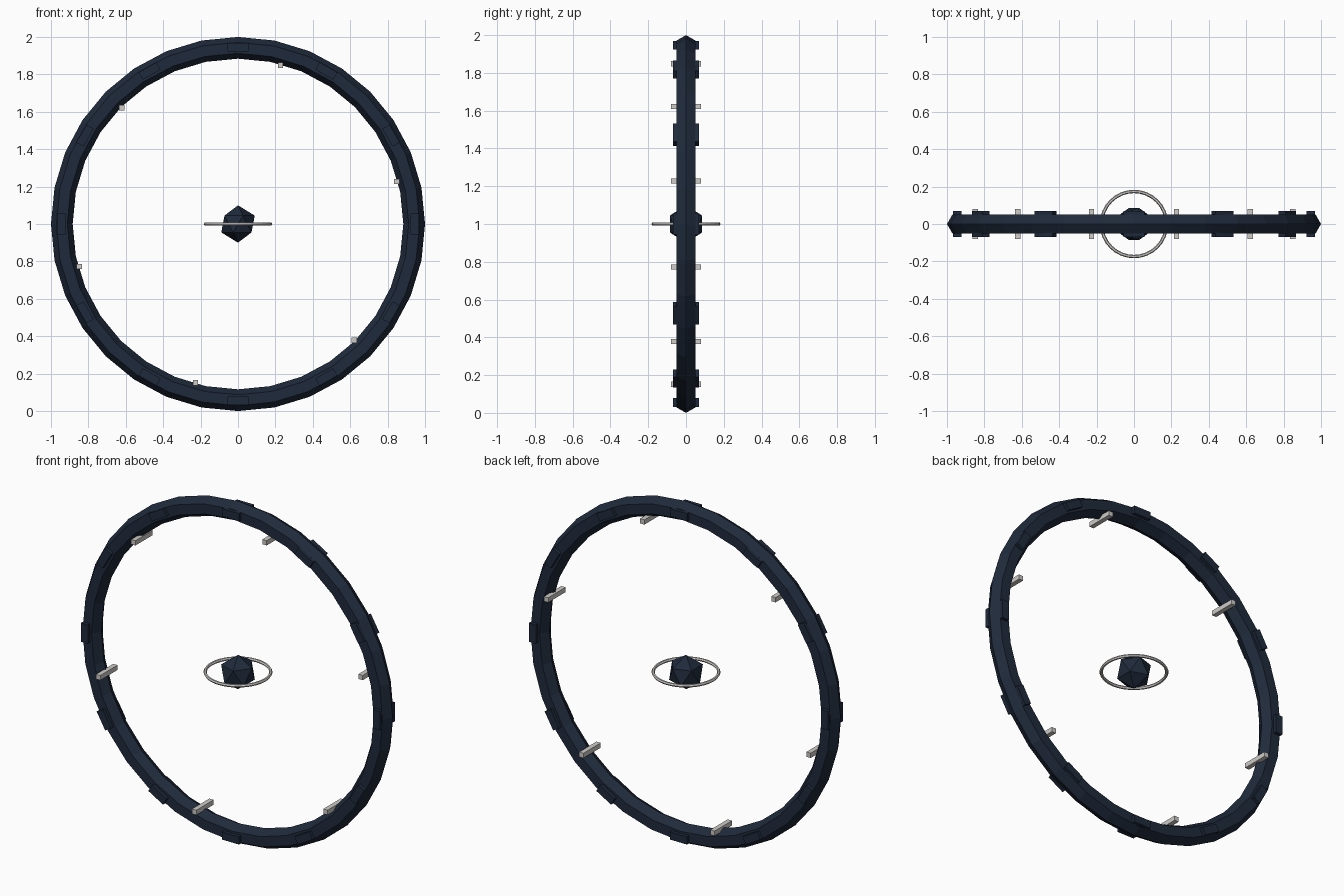
import bpy, math

if "Cube" in bpy.data.objects:
    bpy.data.objects.remove(bpy.data.objects["Cube"])

def material(name, rgb):
    m = bpy.data.materials.new(name)
    m.diffuse_color = (*rgb, 1)
    m.use_nodes = True
    m.node_tree.nodes["Principled BSDF"].inputs["Base Color"].default_value = m.diffuse_color
    return m

navy = material("dark_navy", (0.0137, 0.0232, 0.0437))
silver = material("light_grey", (0.62, 0.60, 0.58))

def finish(name, mat):
    o = bpy.context.object
    o.name = name
    o.data.materials.append(mat)
    return o

def box(name, mat, loc, size, rot=0.0):
    bpy.ops.mesh.primitive_cube_add(size=1, location=loc, rotation=(0, rot, 0))
    o = finish(name, mat)
    o.scale = size
    return o

# Upright hexagonal-section ring
bpy.ops.mesh.primitive_torus_add(location=(0, 0, 1), rotation=(math.pi / 2, 0, 0),
    major_segments=32, minor_segments=6, major_radius=0.942, minor_radius=0.058)
finish("main_ring", navy)

# Twelve armour plates straddling the ring
for i in range(12):
    a = math.radians(30 * i)
    box(f"ring_plate_{i + 1}", navy,
        (0.945 * math.cos(a), 0, 1 + 0.945 * math.sin(a)),
        (0.045, 0.14, 0.11), -a)

# Six pale bars on the inner rim
for i in range(6):
    a = math.radians(15 + 60 * i)
    box(f"inner_bar_{i + 1}", silver,
        (0.879 * math.cos(a), 0, 1 + 0.879 * math.sin(a)),
        (0.028, 0.16, 0.028))

# Floating core and its halo
bpy.ops.mesh.primitive_ico_sphere_add(subdivisions=1, radius=0.1, location=(0, 0, 1))
finish("core", navy)
bpy.ops.mesh.primitive_torus_add(location=(0, 0, 1), major_segments=32,
    minor_segments=6, major_radius=0.174, minor_radius=0.009)
finish("core_halo", silver)
